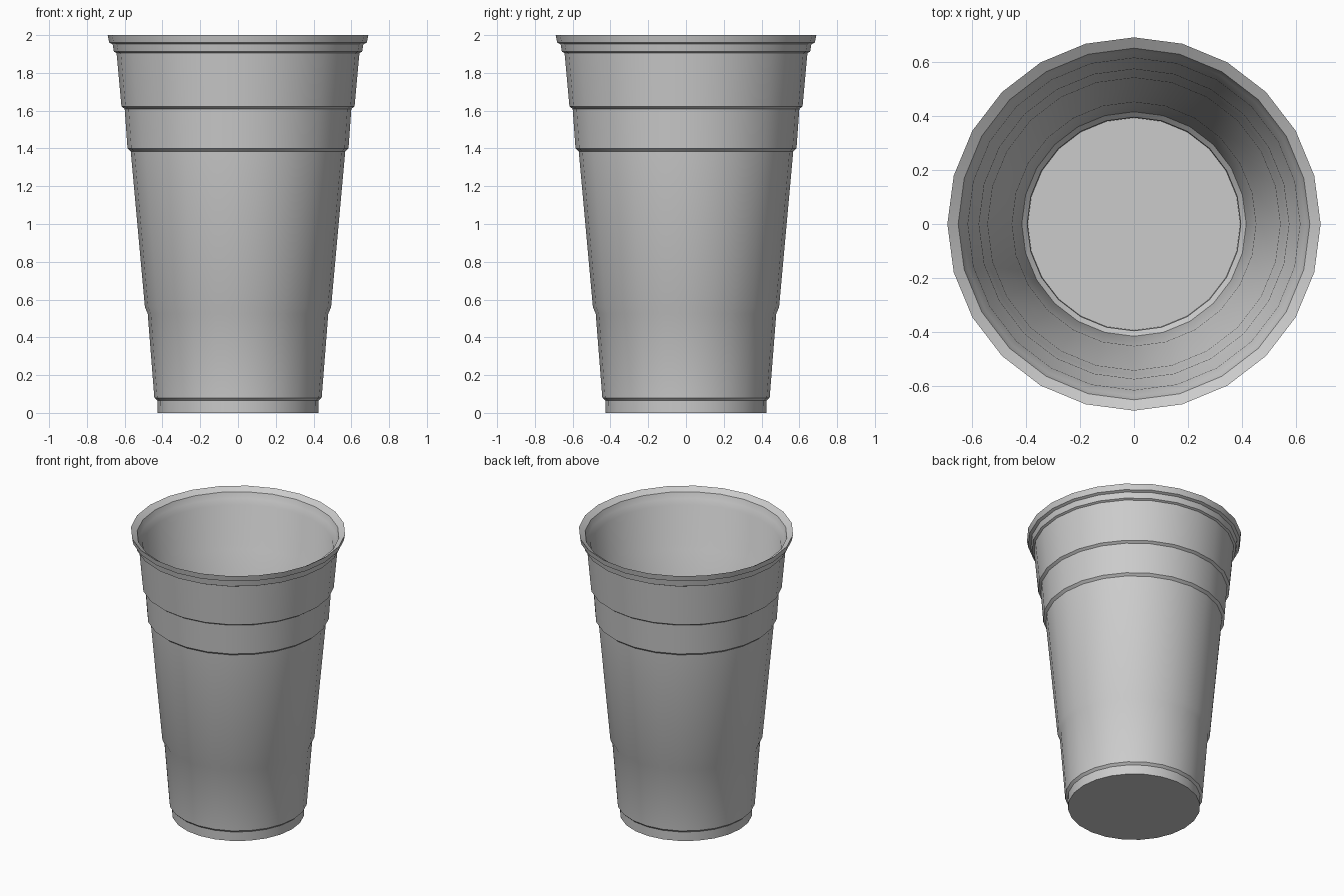
import bpy, bmesh, math

if "Cube" in bpy.data.objects:
    bpy.data.objects.remove(bpy.data.objects["Cube"])

SIDES = 24

# outer wall, bottom to rim (radius, height)
outer = [(0.425, 0.0), (0.427, 0.065), (0.443, 0.08), (0.478, 0.525),
         (0.493, 0.56), (0.568, 1.385), (0.585, 1.40), (0.600, 1.61),
         (0.617, 1.622), (0.643, 1.905), (0.657, 1.912), (0.664, 1.952),
         (0.682, 1.96), (0.69, 2.0)]
# inner wall, rim down to the floor
inner = [(0.65, 1.975), (0.636, 1.935), (0.614, 1.90), (0.59, 1.63),
         (0.573, 1.605), (0.558, 1.41), (0.541, 1.38), (0.466, 0.565),
         (0.451, 0.53), (0.415, 0.09), (0.395, 0.07), (0.393, 0.03)]


def lathe(name, profile):
    """Spin a profile round z, closing both ends with flat discs."""
    bm = bmesh.new()
    rings = []
    for r, z in profile:
        rings.append([bm.verts.new((r * math.cos(2 * math.pi * i / SIDES),
                                    r * math.sin(2 * math.pi * i / SIDES), z))
                      for i in range(SIDES)])
    for a, b in zip(rings, rings[1:]):
        for i in range(SIDES):
            j = (i + 1) % SIDES
            bm.faces.new((a[i], a[j], b[j], b[i]))
    bm.faces.new(rings[0][::-1])
    bm.faces.new(rings[-1])
    mesh = bpy.data.meshes.new(name)
    bm.to_mesh(mesh)
    bm.free()
    obj = bpy.data.objects.new(name, mesh)
    bpy.context.collection.objects.link(obj)
    return obj


# stepped drinking cup
cup = lathe("cup", outer + inner)
bpy.context.view_layer.objects.active = cup
cup.select_set(True)
bpy.ops.object.shade_smooth_by_angle(angle=math.radians(35))
